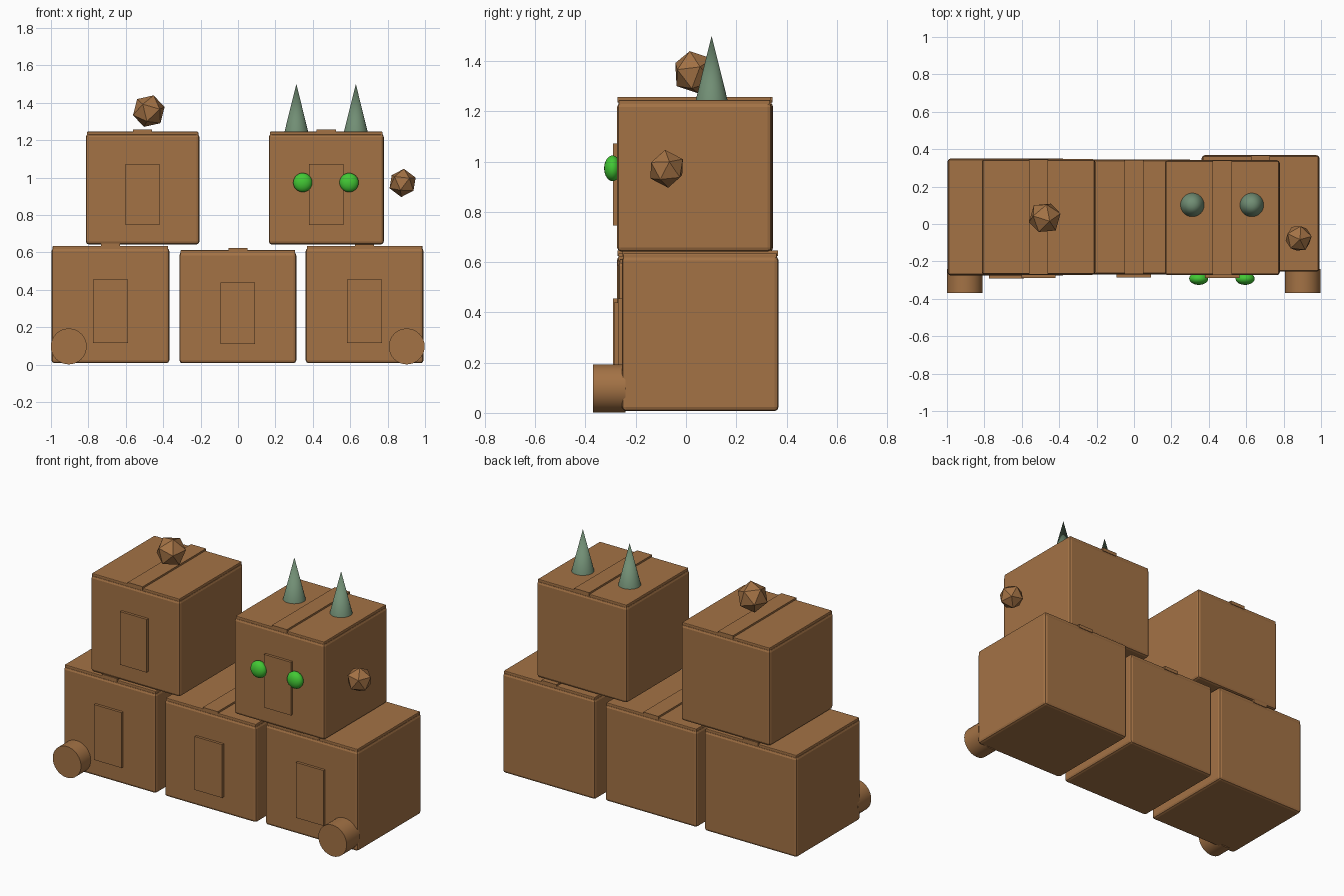
import bpy, math
from mathutils import Vector

if "Cube" in bpy.data.objects:
    bpy.data.objects.remove(bpy.data.objects["Cube"])


def material(name, rgb):
    m = bpy.data.materials.new(name)
    m.diffuse_color = (*rgb, 1)
    m.use_nodes = True
    m.node_tree.nodes["Principled BSDF"].inputs["Base Color"].default_value = m.diffuse_color
    return m


CARD = material("cardboard brown", (0.37, 0.17, 0.06))
SAGE = material("sage green", (0.165, 0.27, 0.175))
GREEN = material("bright green", (0.055, 0.58, 0.035))


def finish(name, mat, smooth=True):
    ob = bpy.context.object
    ob.name = name
    ob.data.materials.append(mat)
    if smooth:
        bpy.ops.object.shade_smooth_by_angle(angle=math.radians(35))
    return ob


def block(name, lo, hi, bevel=0.0):
    lo, hi = Vector(lo), Vector(hi)
    bpy.ops.mesh.primitive_cube_add(size=1, location=(lo + hi) / 2)
    ob = bpy.context.object
    ob.scale = hi - lo
    bpy.ops.object.transform_apply(location=False, rotation=False, scale=True)
    if bevel:
        mod = ob.modifiers.new("bevel", 'BEVEL')
        mod.width = bevel
        mod.segments = 2
    return finish(name, CARD, smooth=False)


def carton(name, cx, y0, y1, z0, z1, w):
    """Cardboard box with lid, tape strip on top and label on the front."""
    h = z1 - z0
    block(name + "_body", (cx - w / 2, y0, z0), (cx + w / 2, y1, z1 - 0.012), 0.016)
    e = 0.006
    block(name + "_lid", (cx - w / 2 + e, y0 + e, z1 - 0.028),
          (cx + w / 2 - e, y1 - e, z1), 0.004)
    block(name + "_tape", (cx - 0.051, y0 + 0.002, z1 - 0.01),
          (cx + 0.051, y1 - 0.002, z1 + 0.011))
    lw = w * 0.149
    block(name + "_label", (cx - lw, y0 - 0.016, z0 + h * 0.172),
          (cx + lw, y0 + 0.01, z0 + h * 0.714))


# Stacked boxes
carton("lower_left_box", -0.682, -0.275, 0.35, 0.007, 0.635, 0.63)
carton("lower_middle_box", -0.001, -0.27, 0.345, 0.007, 0.612, 0.625)
carton("lower_right_box", 0.677, -0.255, 0.368, 0.007, 0.635, 0.63)
carton("upper_left_box", -0.51, -0.272, 0.347, 0.642, 1.245, 0.607)
carton("upper_right_box", 0.472, -0.274, 0.341, 0.642, 1.245, 0.615)

# Front feet: round drums
for side, x in (("left", -0.905), ("right", 0.902)):
    bpy.ops.mesh.primitive_cylinder_add(vertices=32, radius=0.096, depth=0.13,
                                        location=(x, -0.305, 0.097),
                                        rotation=(math.pi / 2, 0, 0))
    finish(side + "_foot", CARD)

# Ears and eyes on the head box
for side, ex, gx in (("left", 0.312, 0.346), ("right", 0.63, 0.594)):
    bpy.ops.mesh.primitive_cone_add(vertices=32, radius1=0.065, radius2=0, depth=0.262,
                                    location=(ex, 0.102, 1.369))
    finish(side + "_ear", SAGE)
    bpy.ops.mesh.primitive_uv_sphere_add(segments=24, ring_count=16, radius=0.051,
                                         location=(gx, -0.292, 0.973))
    bpy.context.object.scale = (1, 0.66, 1)
    finish(side + "_eye", GREEN)

# Faceted lumps: tail tip and side knob
for name, loc, r, rot in (("top_lump", (-0.477, 0.033, 1.355), 0.09, (0.3, 0.2, 0.4)),
                          ("side_lump", (0.88, -0.077, 0.971), 0.076, (0.1, 0.08, 0.2))):
    bpy.ops.mesh.primitive_ico_sphere_add(subdivisions=1, radius=r, location=loc, rotation=rot)
    finish(name, CARD, smooth=False)
